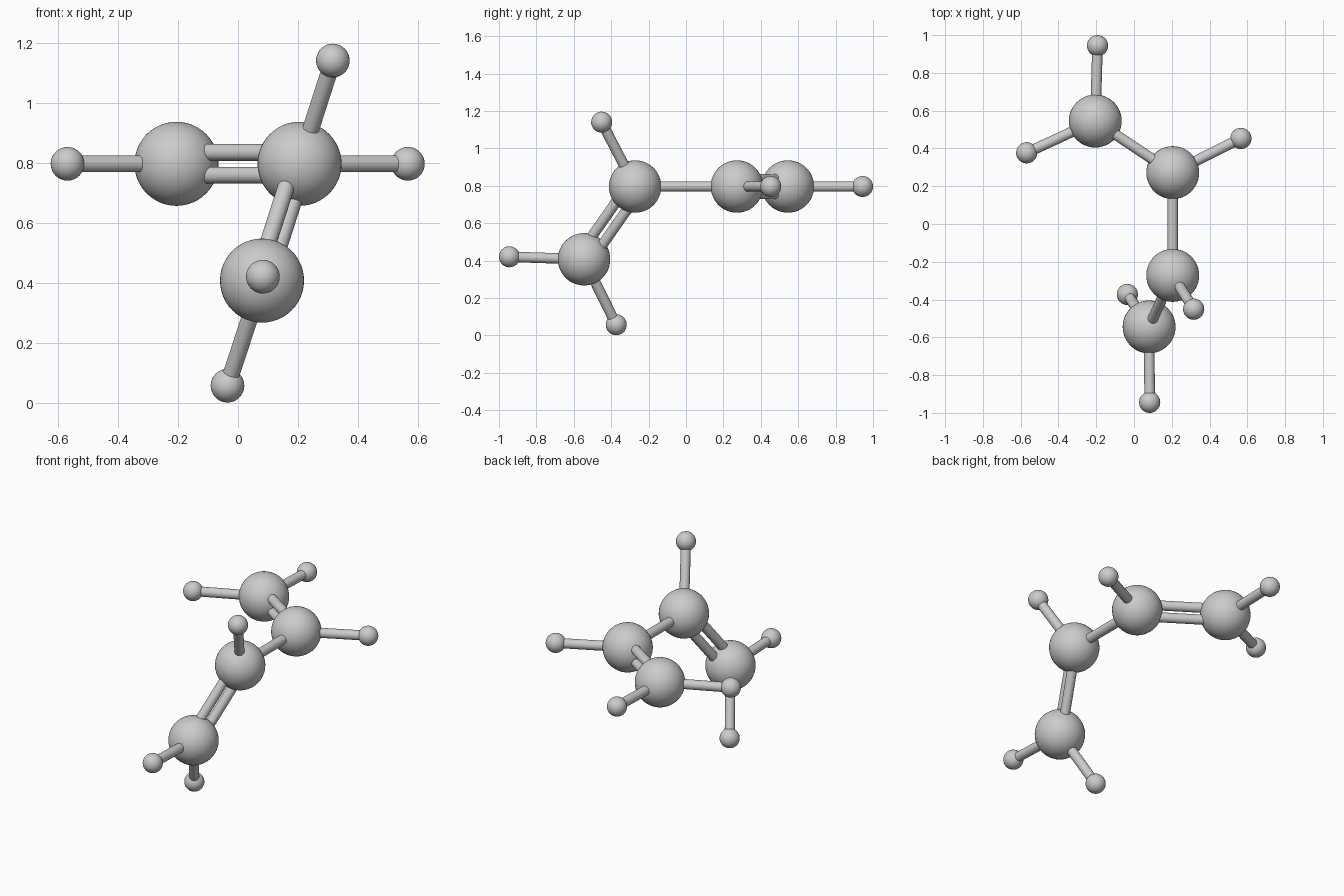
import bpy
from mathutils import Vector

if "Cube" in bpy.data.objects:
    bpy.data.objects.remove(bpy.data.objects["Cube"])

CARBON_R, HYDROGEN_R, ROD_R, DOUBLE_OFFSET = 0.14, 0.056, 0.028, 0.038
UP = Vector((0, 0, 1))

# Atom centres: four large balls in a chain, each with its small balls
carbons = [Vector(p) for p in (
    (-0.205, 0.545, 0.796), (0.205, 0.272, 0.796),
    (0.205, -0.272, 0.796), (0.08, -0.545, 0.407))]
hydrogens = [(0, (-0.193, 0.944, 0.796)), (0, (-0.568, 0.377, 0.796)),
             (1, (0.566, 0.453, 0.796)), (2, (0.316, -0.451, 1.14)),
             (3, (0.083, -0.944, 0.42)), (3, (-0.035, -0.373, 0.057))]


def smooth(name):
    bpy.context.object.name = name
    bpy.ops.object.shade_smooth_by_angle()


def ball(name, centre, radius):
    bpy.ops.mesh.primitive_uv_sphere_add(segments=48, ring_count=24,
                                         radius=radius, location=centre)
    smooth(name)


def rod(name, a, b, shift=Vector()):
    d = b - a
    bpy.ops.mesh.primitive_cylinder_add(
        vertices=32, radius=ROD_R, depth=d.length, location=(a + b) / 2 + shift,
        rotation=d.to_track_quat('Z', 'Y').to_euler())
    smooth(name)


# Large balls
for i, c in enumerate(carbons):
    ball(f"large_ball_{i + 1}", c, CARBON_R)

# Small balls and their rods
for i, (parent, p) in enumerate(hydrogens):
    ball(f"small_ball_{i + 1}", p, HYDROGEN_R)
    rod(f"small_ball_rod_{i + 1}", carbons[parent], Vector(p))

# Central single rod
rod("middle_rod", carbons[1], carbons[2])

# Double rods, spread in the vertical plane through each pair
for name, i in (("back", 0), ("front", 2)):
    a, b = carbons[i], carbons[i + 1]
    d = (b - a).normalized()
    spread = (UP - d * UP.dot(d)).normalized() * DOUBLE_OFFSET
    for label, sign in (("upper", 1), ("lower", -1)):
        rod(f"{name}_double_rod_{label}", a, b, spread * sign)
